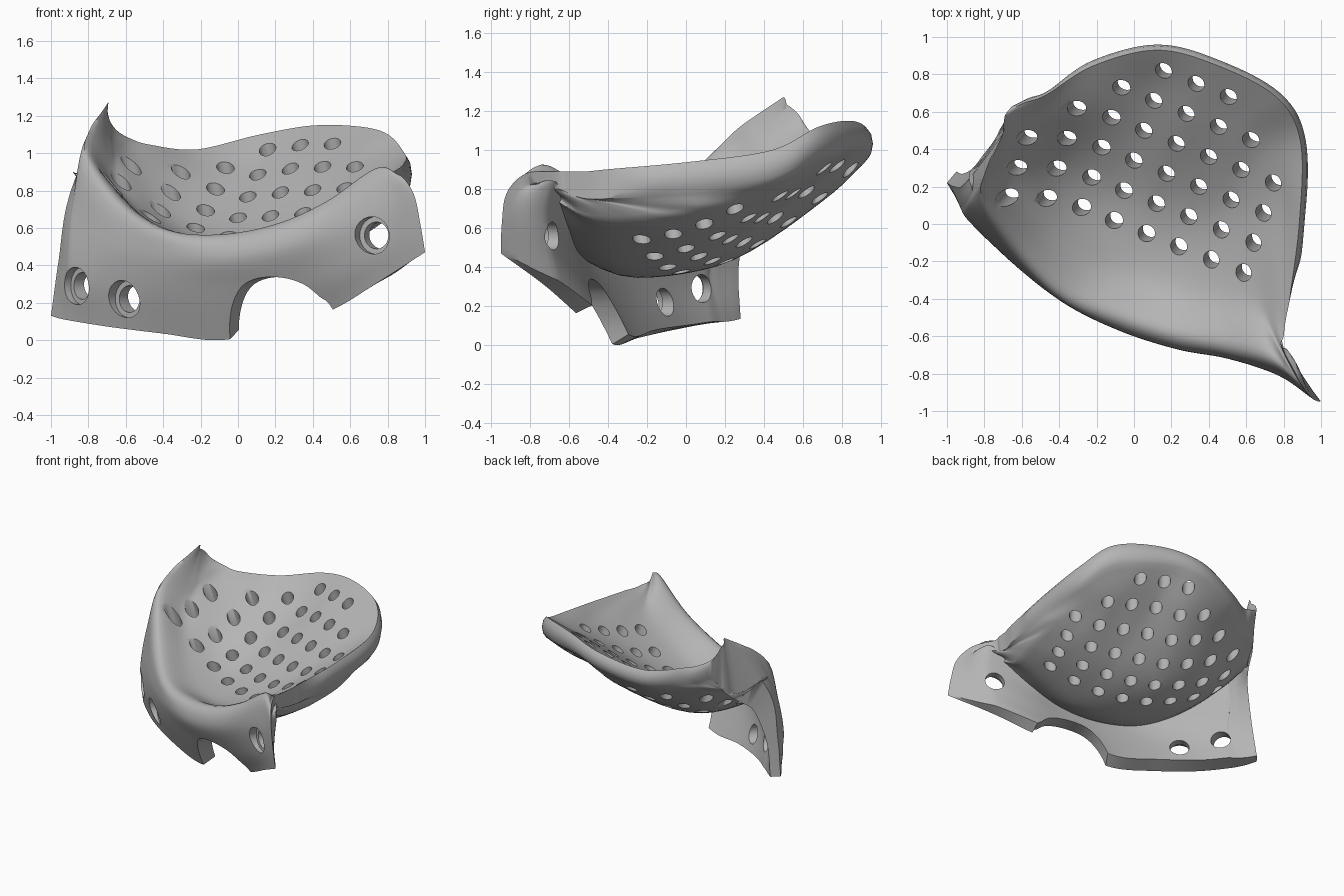
import bpy, bmesh, math
from mathutils import Vector
from mathutils.bvhtree import BVHTree

if "Cube" in bpy.data.objects:
    bpy.data.objects.remove(bpy.data.objects["Cube"], do_unlink=True)

grey = bpy.data.materials.new("plate grey")
grey.use_nodes = True
colour = (0.46, 0.46, 0.46, 1)
grey.diffuse_color = colour
grey.node_tree.nodes["Principled BSDF"].inputs["Base Color"].default_value = colour

# Guide lines, each running from the -x end to the +x end of the plate
flange_bottom = [(-1, .22, .13), (-.95, .14, .115), (-.87, .05, .1), (-.68, -.1, .07), (-.4, -.25, .035),
                 (-.1, -.36, 0), (.2, -.45, .06), (.5, -.56, .16), (.75, -.73, .31), (1, -.95, .47)]
flange_lower = [(-.96, .2, .42), (-.93, .1, .385), (-.88, .01, .35), (-.68, -.17, .3), (-.4, -.36, .28),
                (-.1, -.49, .27), (.2, -.58, .29), (.5, -.66, .36), (.76, -.79, .5), (.975, -.945, .62)]
flange_upper = [(-.9, .22, .78), (-.89, .13, .73), (-.86, .05, .65), (-.65, -.2, .53), (-.38, -.42, .47),
                (-.08, -.57, .45), (.23, -.67, .5), (.5, -.72, .6), (.78, -.81, .74), (.94, -.92, .78)]
crest = [(-.71, .47, 1.24), (-.79, .29, 1.13), (-.81, .13, .98), (-.62, -.13, .73), (-.38, -.36, .59),
         (-.1, -.48, .565), (.2, -.58, .62), (.47, -.64, .74), (.74, -.72, .92), (.87, -.82, .88)]
bowl_front = [(-.7, .52, 1.23), (-.69, .39, 1.03), (-.66, .25, .84), (-.46, .03, .63), (-.24, -.15, .52),
              (0, -.24, .48), (.23, -.32, .52), (.45, -.36, .63), (.66, -.44, .77), (.79, -.66, .89)]
bowl_middle = [(-.695, .55, 1.21), (-.66, .48, 1.05), (-.6, .4, .91), (-.37, .3, .67), (-.13, .2, .565),
               (.12, .13, .57), (.35, .05, .61), (.54, 0, .69), (.72, -.13, .8), (.8, -.6, .89)]
bowl_back = [(-.69, .58, 1.18), (-.63, .57, 1.08), (-.54, .57, .99), (-.23, .63, .88), (.06, .67, .88),
             (.3, .58, .92), (.54, .5, .94), (.71, .34, .89), (.8, .05, .86), (.81, -.52, .89)]
rim = [(-.67, .61, 1.13), (-.58, .65, 1.08), (-.47, .69, 1.045), (-.22, .845, 1.02), (.12, .93, 1.1),
       (.44, .85, 1.15), (.76, .68, 1.12), (.89, .44, 1), (.885, .02, .94), (.83, -.42, .9)]
guides = [flange_bottom, flange_lower, flange_upper, crest, bowl_front, bowl_middle, bowl_back, rim]

# Inner edge of the two end faces, from flange bottom to rim underside
left_end = [(-.95, .28, .135), (-.91, .27, .4), (-.83, .32, .65), (-.76, .41, .74), (-.72, .5, .82),
            (-.69, .55, .89), (-.67, .58, .94), (-.65, .61, .99)]
right_end = [(.975, -.92, .465), (.955, -.915, .62), (.92, -.88, .76), (.86, -.79, .83), (.79, -.65, .8),
             (.79, -.59, .77), (.8, -.51, .75), (.83, -.42, .75)]

THICKNESS = .135
UP = Vector((0, 0, 1))


def smooth_line(points, steps):
    """Catmull-Rom curve through the points."""
    pts = [Vector(p) for p in points]
    pts = [2 * pts[0] - pts[1]] + pts + [2 * pts[-1] - pts[-2]]
    out = []
    for a, b, c, d in zip(pts, pts[1:], pts[2:], pts[3:]):
        for k in range(steps):
            t = k / steps
            out.append(b + (c - a) * t / 2 + (a * 2 - b * 5 + c * 4 - d) * t * t / 2
                       + (b * 3 - a - c * 3 + d) * t ** 3 / 2)
    return out + [pts[-2]]


def clamp(value):
    return max(0, min(1, value))


def new_object(name, bm):
    mesh = bpy.data.meshes.new(name)
    bm.to_mesh(mesh)
    bm.free()
    obj = bpy.data.objects.new(name, mesh)
    bpy.context.collection.objects.link(obj)
    return obj


def stepped_rod(bm, centre, axis, steps, sides=24):
    """Closed rod along an axis, given (radius, distance) steps."""
    turn = Vector(axis).to_track_quat('Z', 'Y')
    rings = []
    for radius, dist in steps:
        rings.append([bm.verts.new(centre + turn @ Vector((
            radius * math.cos(math.tau * k / sides), radius * math.sin(math.tau * k / sides), dist)))
            for k in range(sides)])
    for low, high in zip(rings, rings[1:]):
        for k in range(sides):
            n = (k + 1) % sides
            bm.faces.new((low[k], low[n], high[n], high[k]))
    bm.faces.new(rings[0][::-1])
    bm.faces.new(rings[-1])


# Outer skin points: flange, rolled crest and bowl
long_lines = [smooth_line(g, 8) for g in guides]
outer = [smooth_line(col, 6) for col in zip(*long_lines)]
ends = [smooth_line(left_end, 6), smooth_line(right_end, 6)]
count, rows = len(outer), len(outer[0])


def inner_point(i, j):
    """Point under the skin; its offset blends into the end faces and the rim."""
    along = outer[min(i + 1, count - 1)][j] - outer[max(i - 1, 0)][j]
    across = outer[i][min(j + 1, rows - 1)] - outer[i][max(j - 1, 0)]
    normal = along.cross(across).normalized()
    direction = normal.lerp(UP, clamp((j - rows + 13) / 12)).normalized()
    flange, bowl = clamp(1 - j / 20), clamp((j - 22) / 6)
    depth = THICKNESS * (1 - .4 * flange * i / count)
    depth *= 1 + .25 * bowl * clamp((outer[i][j].x - .3) / .3)
    if i < count / 2:
        end_offset, blend = ends[0][j] - outer[0][j], clamp(1 - i / 16)
    else:
        end_offset, blend = ends[1][j] - outer[-1][j], clamp(1 - (count - 1 - i) / 8)
    return outer[i][j] + (direction * -depth).lerp(end_offset, blend)


# Plate body: closed section loops with a rounded rim
bm = bmesh.new()
loops = []
for i, col in enumerate(outer):
    inner = [inner_point(i, j) for j in range(rows)]
    out = col[-1] - col[-2]
    out = Vector((out.x, out.y, 0)).normalized()
    roll = [col[-1].lerp(inner[-1], .2) + out * .022, col[-1].lerp(inner[-1], .5) + out * .03,
            col[-1].lerp(inner[-1], .8) + out * .022]
    loops.append([bm.verts.new(p) for p in col + roll + inner[::-1]])
size = len(loops[0])
for a, b in zip(loops, loops[1:]):
    for j in range(size):
        n = (j + 1) % size
        bm.faces.new((a[j], b[j], b[n], a[n]))
for loop in (loops[0], loops[-1][::-1]):
    for j in range(rows - 1):
        bm.faces.new((loop[j], loop[j + 1], loop[size - 2 - j], loop[size - 1 - j]))
    bm.faces.new(loop[rows - 1:size - rows + 1])
bmesh.ops.recalc_face_normals(bm, faces=bm.faces)
skin = BVHTree.FromBMesh(bm)
plate = new_object("perforated_plate", bm)
plate.data.materials.append(grey)

# Bowl perforations on a skewed grid
bm = bmesh.new()
row_span = {3: (0, 2), 2: (-1, 3), 1: (-2, 4), 0: (-3, 4), -1: (-3, 4), -2: (-3, 4)}
for b, (first, last) in row_span.items():
    for a in range(first, last + 1):
        warp = min(0, a + 1) ** 2
        x = .173 * a + .053 * b - .013 * warp
        y = .34 - .07 * a + .16 * b - .022 * warp
        hit = skin.ray_cast(Vector((x, y, 3)), -UP)[0]
        if hit:
            stepped_rod(bm, hit, (.2, .2, -1), [(.046, -.25), (.046, .25)], 20)

# Countersunk fixing holes in the flange
for x, z, axis in ((-.87, .29, (.8, .6, 0)), (-.61, .22, (.65, .75, 0)), (.72, .56, (.45, .9, 0))):
    hit = skin.ray_cast(Vector((x, -3, z)), Vector((0, 1, 0)))[0]
    if hit:
        stepped_rod(bm, hit, axis, [(.1, -.2), (.1, .045), (.072, .045), (.072, .35)])
holes = new_object("hole_cutter", bm)

# Arched notch in the flange bottom, cut at a slant
bm = bmesh.new()
outline = smooth_line([(-.25, -.2), (-.235, .02), (-.19, .17), (-.11, .28), (0, .33), (.14, .335),
                       (.26, .3), (.34, .23), (.4, .16), (.52, -.2)], 4)
face = bm.faces.new([bm.verts.new((p.x, -.8, p.y)) for p in outline])
moved = bmesh.ops.extrude_face_region(bm, geom=[face])["geom"]
bmesh.ops.translate(bm, vec=(.3, .65, 0), verts=[v for v in moved if isinstance(v, bmesh.types.BMVert)])
bmesh.ops.recalc_face_normals(bm, faces=bm.faces)
notch = new_object("notch_cutter", bm)

# Cut, finish and drop the cutters
for cutter in (holes, notch):
    cut = plate.modifiers.new(cutter.name, 'BOOLEAN')
    cut.operation = 'DIFFERENCE'
    cut.solver = 'EXACT'
    cut.use_self = True
    cut.object = cutter
    cutter.hide_render = True
bpy.context.view_layer.objects.active = plate
for obj in bpy.context.selected_objects:
    obj.select_set(False)
plate.select_set(True)
for name in [m.name for m in plate.modifiers]:
    bpy.ops.object.modifier_apply(modifier=name)
for cutter in (holes, notch):
    bpy.data.objects.remove(cutter, do_unlink=True)
bpy.ops.object.shade_smooth_by_angle(angle=math.radians(50))
